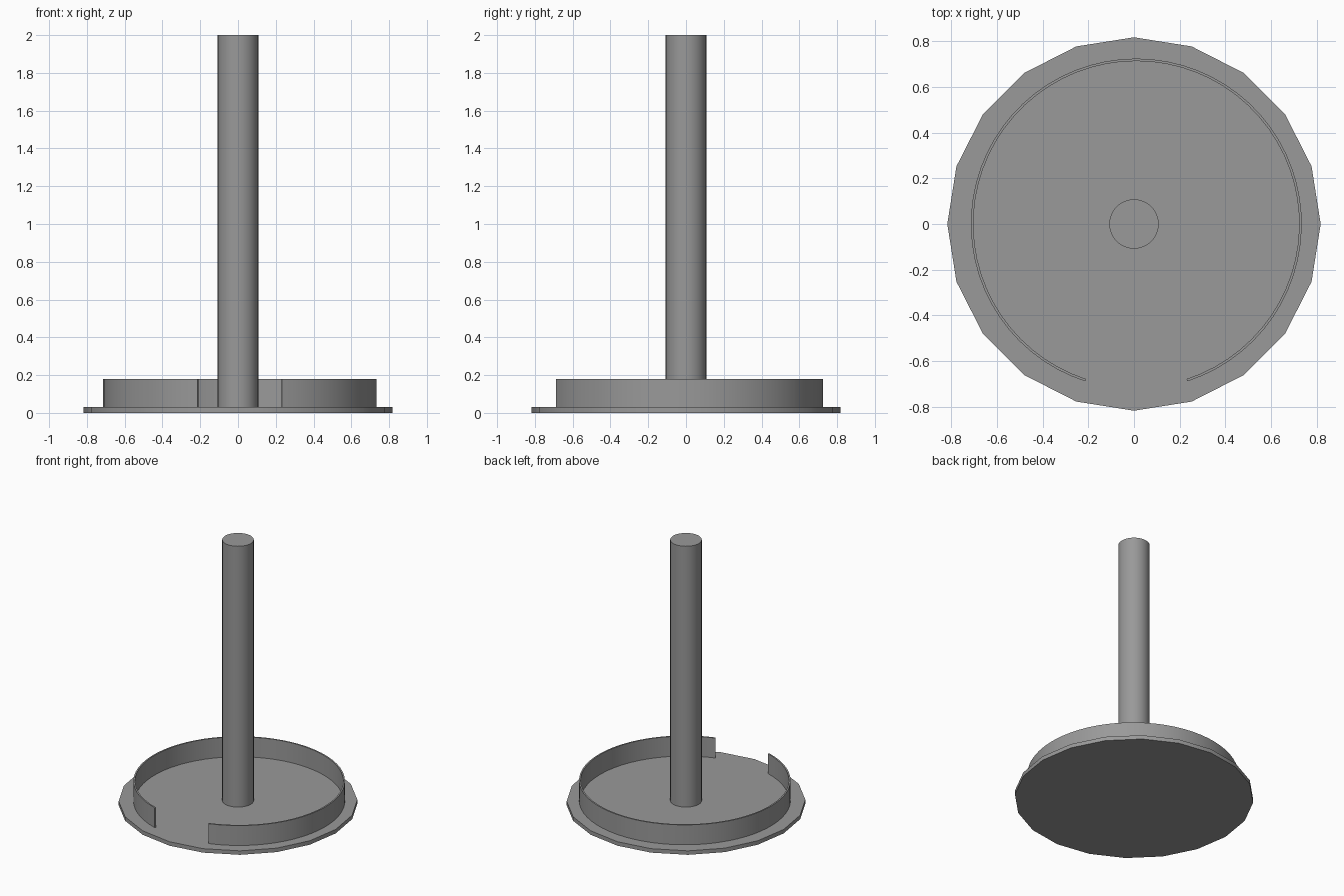
import bpy, bmesh, math

if "Cube" in bpy.data.objects:
    bpy.data.objects.remove(bpy.data.objects["Cube"])

# Dark grey finish shared by all parts
grey = bpy.data.materials.new("dark_grey")
grey.diffuse_color = (0.32, 0.32, 0.32, 1.0)
grey.use_nodes = True
grey.node_tree.nodes["Principled BSDF"].inputs["Base Color"].default_value = grey.diffuse_color


def finish(bm, name):
    bmesh.ops.recalc_face_normals(bm, faces=bm.faces)
    mesh = bpy.data.meshes.new(name)
    bm.to_mesh(mesh)
    bm.free()
    mesh.materials.append(grey)
    obj = bpy.data.objects.new(name, mesh)
    bpy.context.collection.objects.link(obj)
    bpy.ops.object.select_all(action='DESELECT')
    obj.select_set(True)
    bpy.context.view_layer.objects.active = obj
    bpy.ops.object.shade_smooth_by_angle(angle=math.radians(30))
    return obj


def cylinder(name, radius, sides, z0, z1):
    """Upright capped prism around the z axis."""
    bm = bmesh.new()
    ring = [(radius * math.cos(math.tau * i / sides),
             radius * math.sin(math.tau * i / sides)) for i in range(sides)]
    low = [bm.verts.new((x, y, z0)) for x, y in ring]
    high = [bm.verts.new((x, y, z1)) for x, y in ring]
    bm.faces.new(low[::-1])
    bm.faces.new(high)
    for i in range(sides):
        j = (i + 1) % sides
        bm.faces.new((low[i], low[j], high[j], high[i]))
    return finish(bm, name)


def open_ring(name, cx, r_in, r_out, gap, z0, z1, steps):
    """Thin upright wall with a gap facing the front (-y)."""
    bm = bmesh.new()
    sections = []
    for i in range(steps + 1):
        a = -math.pi / 2 + gap / 2 + (math.tau - gap) * i / steps
        c, s = math.cos(a), math.sin(a)
        sections.append([bm.verts.new((cx + r * c, r * s, z))
                         for r, z in ((r_in, z0), (r_out, z0), (r_out, z1), (r_in, z1))])
    for a, b in zip(sections, sections[1:]):
        for k in range(4):
            m = (k + 1) % 4
            bm.faces.new((a[k], a[m], b[m], b[k]))
    bm.faces.new(sections[0])
    bm.faces.new(sections[-1][::-1])
    return finish(bm, name)


# Twenty-sided base plate
cylinder("base_plate", 0.817, 20, 0.0, 0.03)

# Central pole
cylinder("pole", 0.108, 32, 0.03, 2.0)

# Low curved wall, open at the front
open_ring("curved_wall", 0.01, 0.713, 0.724, math.radians(36), 0.03, 0.18, 60)
